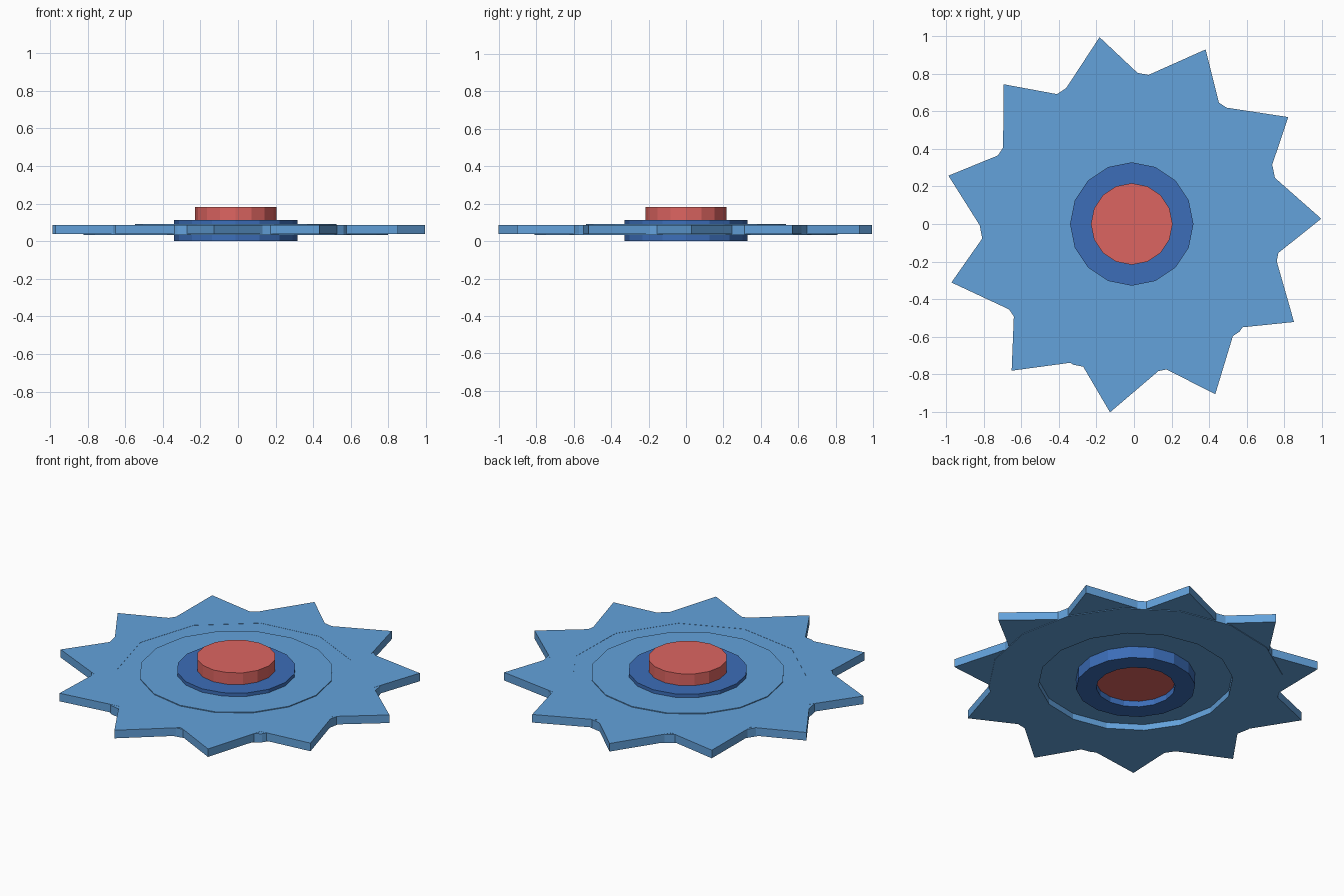
import bpy
from math import sin, cos, tan, pi, radians

if "Cube" in bpy.data.objects:
    bpy.data.objects.remove(bpy.data.objects["Cube"])

CX = -0.012   # axis of the round parts
SIDES = 16


def material(name, rgb):
    m = bpy.data.materials.new(name)
    m.diffuse_color = (*rgb, 1)
    m.use_nodes = True
    m.node_tree.nodes["Principled BSDF"].inputs["Base Color"].default_value = m.diffuse_color
    return m


light_blue = material("light_blue", (0.125, 0.36, 0.71))
blue = material("blue", (0.045, 0.155, 0.48))
red = material("red", (0.72, 0.13, 0.12))


def make(name, verts, faces, mat):
    me = bpy.data.meshes.new(name)
    me.from_pydata(verts, [], faces)
    me.materials.append(mat)
    ob = bpy.data.objects.new(name, me)
    bpy.context.collection.objects.link(ob)
    return ob


def ring(name, profile, mat):
    """Turn a closed (radius, z) profile, listed counter-clockwise, around the axis."""
    n = len(profile)
    verts = [(CX + r * cos(2 * pi * i / SIDES), r * sin(2 * pi * i / SIDES), z)
             for i in range(SIDES) for r, z in profile]
    faces = []
    for i in range(SIDES):
        a, b = i * n, (i + 1) % SIDES * n
        for j in range(n):
            k = (j + 1) % n
            faces.append((a + j, b + j, b + k, a + k))
    return make(name, verts, faces, mat)


def prism(name, outline, z0, z1, mat):
    """Extrude a counter-clockwise xy outline."""
    n = len(outline)
    verts = [(x, y, z) for z in (z0, z1) for x, y in outline]
    faces = [tuple(reversed(range(n))), tuple(range(n, 2 * n))]
    faces += [(i, (i + 1) % n, (i + 1) % n + n, i + n) for i in range(n)]
    return make(name, verts, faces, mat)


# Outer rim, thick and flat
ring("rim", [(0.535, 0.034), (0.81, 0.034), (0.81, 0.086), (0.535, 0.086)], light_blue)

# Thin web between hub and rim, slightly proud on top and recessed below
ring("web", [(0.32, 0.07), (0.535, 0.07), (0.535, 0.091), (0.32, 0.091)], light_blue)

# Eleven slightly swept triangular teeth
DEPTH = 0.38
for k in range(11):
    a = radians(1.6) + 2 * pi * k / 11
    tip = (CX + 1.008 * cos(a), 1.008 * sin(a))
    d = a - radians(3)
    bx, by = tip[0] - DEPTH * cos(d), tip[1] - DEPTH * sin(d)
    w = DEPTH * tan(radians(40))
    outline = [tip, (bx - w * sin(d), by + w * cos(d)), (bx + w * sin(d), by - w * cos(d))]
    prism(f"tooth_{k + 1}", outline, 0.038, 0.087, light_blue)

# Hub ring
ring("hub", [(0.217, 0.0), (0.328, 0.0), (0.328, 0.112), (0.217, 0.112)], blue)

# Centre cap
circle = [(CX + 0.217 * cos(2 * pi * i / SIDES), 0.217 * sin(2 * pi * i / SIDES))
          for i in range(SIDES)]
prism("centre_cap", circle, 0.035, 0.183, red)
